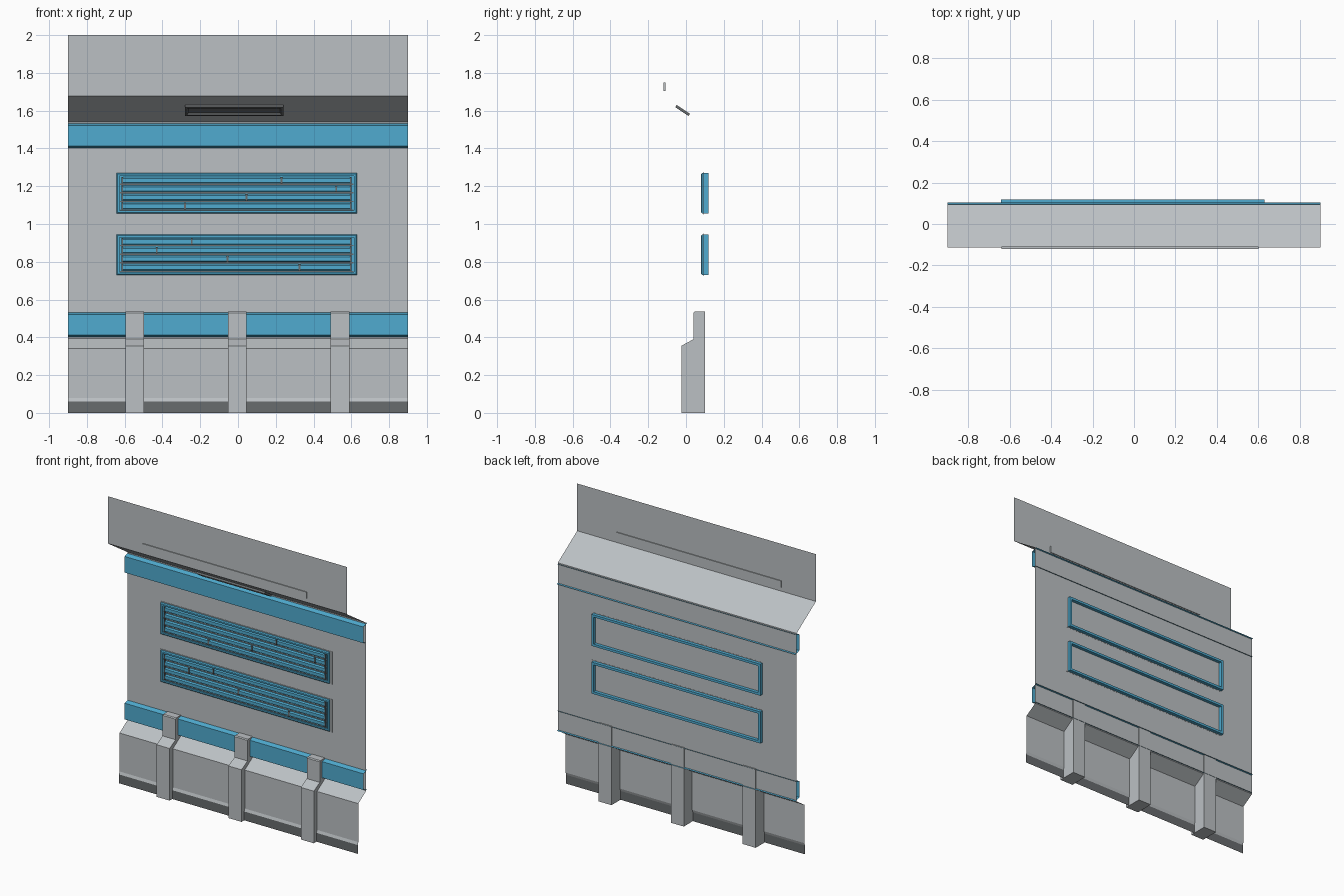
import bpy, bmesh
from mathutils import Vector

if "Cube" in bpy.data.objects:
    bpy.data.objects.remove(bpy.data.objects["Cube"], do_unlink=True)


def material(name, r, g, b):
    m = bpy.data.materials.new(name)
    m.use_nodes = True
    m.diffuse_color = (r, g, b, 1)
    shader = m.node_tree.nodes["Principled BSDF"]
    shader.inputs["Base Color"].default_value = (r, g, b, 1)
    shader.inputs["Roughness"].default_value = 0.6
    return m


GREY = material("light grey", 0.50, 0.53, 0.55)
BLUE = material("sky blue", 0.08, 0.41, 0.63)
DARK = material("dark grey", 0.14, 0.15, 0.155)
HALF = 0.9          # half the wall width
WALL_Y = 0.095      # plane of the main wall


def finish(name, bm, mat):
    mesh = bpy.data.meshes.new(name)
    bm.to_mesh(mesh)
    bm.free()
    mesh.materials.append(mat)
    obj = bpy.data.objects.new(name, mesh)
    bpy.context.collection.objects.link(obj)
    return obj


def extrude_x(name, profile, x0, x1, mat, closed=False):
    """Sweep a (y, z) profile along x, as an open sheet or a capped solid."""
    bm = bmesh.new()
    a = [bm.verts.new((x0, y, z)) for y, z in profile]
    b = [bm.verts.new((x1, y, z)) for y, z in profile]
    n = len(profile)
    for i in range(n if closed else n - 1):
        j = (i + 1) % n
        bm.faces.new((a[i], a[j], b[j], b[i]))
    if closed:
        bm.faces.new(a)
        bm.faces.new(b)
        bmesh.ops.recalc_face_normals(bm, faces=bm.faces)
    return finish(name, bm, mat)


def box(name, x, y, z, mat):
    return extrude_x(name, [(y[0], z[0]), (y[0], z[1]), (y[1], z[1]), (y[1], z[0])],
                     x[0], x[1], mat, closed=True)


def frame(name, x, z, y, width, mat):
    """Rectangular ring with a bevelled front edge."""
    bm = bmesh.new()
    loops = []
    for inset, depth in ((0, y[1]), (0, y[0] + 0.006), (0.006, y[0]),
                         (width, y[0]), (width, y[1])):
        x0, x1, z0, z1 = x[0] + inset, x[1] - inset, z[0] + inset, z[1] - inset
        loops.append([bm.verts.new((px, depth, pz)) for px, pz in
                      ((x0, z0), (x1, z0), (x1, z1), (x0, z1))])
    for k, loop in enumerate(loops):
        nxt = loops[(k + 1) % len(loops)]
        for i in range(4):
            j = (i + 1) % 4
            bm.faces.new((loop[i], loop[j], nxt[j], nxt[i]))
    bmesh.ops.recalc_face_normals(bm, faces=bm.faces)
    return finish(name, bm, mat)


# Folded wall sheet: upper fascia, sloping soffit, main wall, lower bulge
extrude_x("wall", [(-0.114, 2.0), (-0.114, 1.678), (WALL_Y, 1.54), (WALL_Y, 0.395),
                   (0.01, 0.34), (0.01, 0.078), (0.004, 0.06)], -HALF, HALF, GREY)
extrude_x("kick_strip", [(0.004, 0.06), (0.004, 0)], -HALF, HALF, DARK)

# Blue bands
for name, z in (("upper_band", 1.40), ("lower_band", 0.40)):
    extrude_x(name, [(0.105, z + 0.135), (0.065, z + 0.122), (0.065, z + 0.012),
                     (0.105, z - 0.002)], -HALF, HALF, BLUE)

# Pillars
PILLAR = [(-0.025, 0), (-0.025, 0.355), (0.04, 0.39), (0.04, 0.53), (0.046, 0.536),
          (0.101, 0.536), (0.101, 0)]
for name, x in (("right", -0.547), ("middle", -0.005), ("left", 0.54)):
    extrude_x(name + "_pillar", PILLAR, x - 0.049, x + 0.049, GREY, closed=True)

# Strip on the upper fascia
box("fascia_strip", (-0.64, 0.6), (-0.12, -0.108), (1.705, 1.75), GREY)

# Vent with a recessed centre under the soffit
bm = bmesh.new()
along = Vector((0, 0.209, -0.138)).normalized()
out = Vector((0, along.z, -along.y))
centre = Vector((-0.02, -0.018, 1.601))
bmesh.ops.create_cube(bm, size=1)
for v in bm.verts:
    c = v.co.copy()
    v.co = centre + Vector((c.x * 0.52, 0, 0)) + along * c.y * 0.085 + out * c.z * 0.014
bm.normal_update()
bmesh.ops.recalc_face_normals(bm, faces=bm.faces)
face = max(bm.faces, key=lambda f: f.normal.dot(out))
bmesh.ops.inset_region(bm, faces=[face], thickness=0.016)
bmesh.ops.inset_region(bm, faces=[face], thickness=0.008, depth=-0.009)
finish("soffit_vent", bm, DARK)

# Louvred panels: ring frame, backing, four slats, and one divider in each row
ROWS = 4
for name, z0, dividers in (("upper", 1.055, (0.23, 0.52, 0.045, -0.28)),
                           ("lower", 0.73, (-0.245, -0.43, -0.055, 0.325))):
    z1 = z0 + 0.215
    box(name + "_panel_plate", (-0.65, 0.645), (WALL_Y - 0.003, WALL_Y + 0.001),
        (z0 - 0.004, z1 + 0.004), GREY)
    frame(name + "_panel_frame", (-0.643, 0.63), (z0, z1), (0.08, 0.118), 0.016, BLUE)
    box(name + "_panel_backing", (-0.63, 0.617), (0.0905, 0.0925),
        (z0 + 0.01, z1 - 0.01), BLUE)
    pitch = (z1 - z0 - 0.032) / ROWS
    for row, x in enumerate(dividers):
        top = z1 - 0.016 - row * pitch
        extrude_x(f"{name}_slat_{row + 1}",
                  [(0.091, top - 0.004), (0.083, top - 0.012), (0.083, top - pitch + 0.012),
                   (0.091, top - pitch + 0.008)], -0.615, 0.602, BLUE, closed=True)
        box(f"{name}_slat_gap_{row + 1}", (-0.625, 0.612), (0.0895, 0.0915),
            (top - pitch - 0.001, top - pitch + 0.006), DARK)
        box(f"{name}_divider_{row + 1}", (x - 0.005, x + 0.005), (0.081, 0.091),
            (top - pitch + 0.006, top - 0.004), DARK)
    for side, x in (("right", -0.612), ("left", 0.598)):
        box(f"{name}_{side}_end_bar", (x - 0.004, x + 0.004), (0.082, 0.091),
            (z0 + 0.02, z1 - 0.02), DARK)
